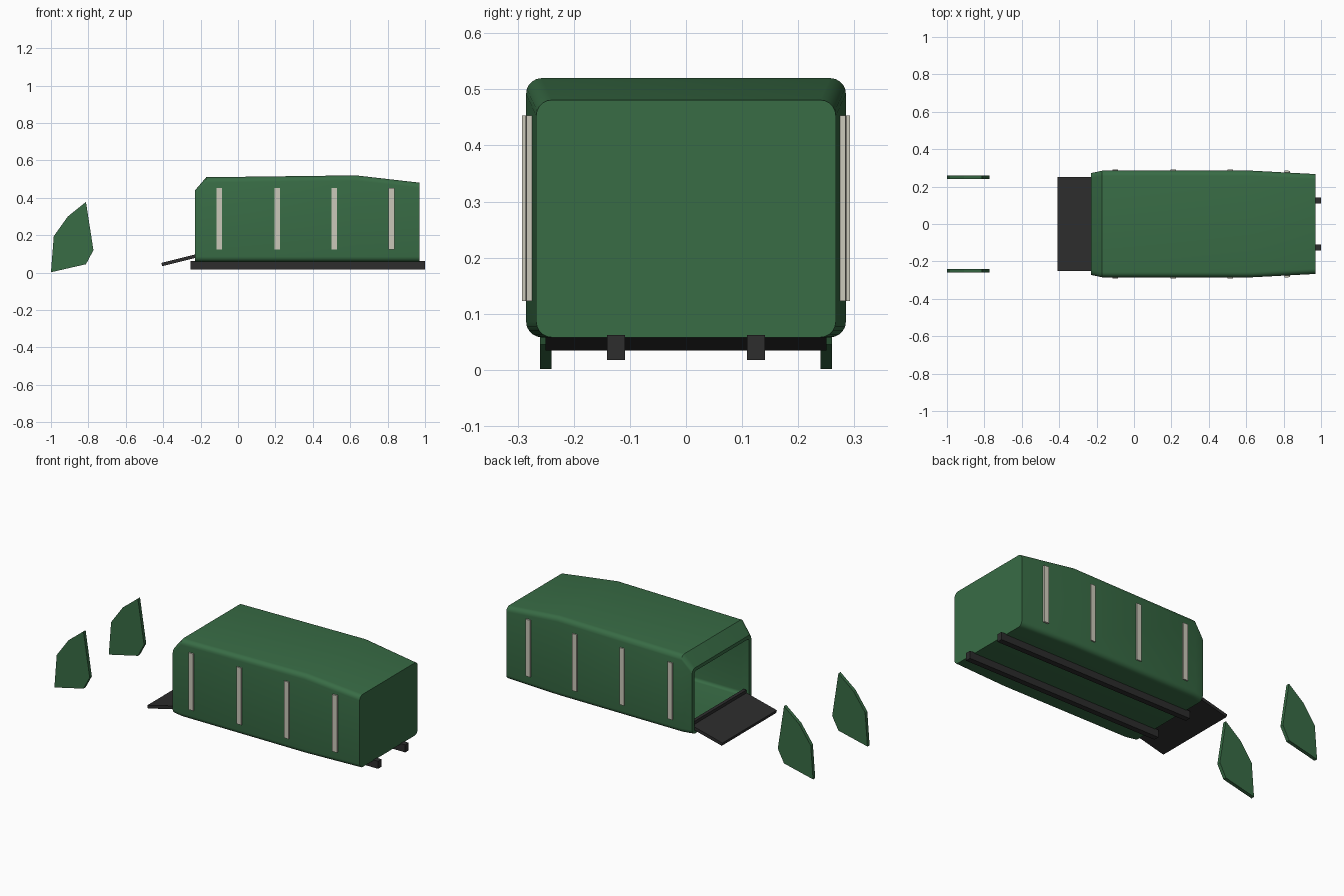
import bpy, bmesh, math
from mathutils import Matrix

cube = bpy.data.objects.get("Cube")
if cube:
    bpy.data.objects.remove(cube, do_unlink=True)


def material(name, rgb):
    m = bpy.data.materials.new(name)
    m.use_nodes = True
    col = (*rgb, 1)
    m.diffuse_color = col
    m.node_tree.nodes["Principled BSDF"].inputs["Base Color"].default_value = col
    return m


green = material("dark green", (0.04, 0.15, 0.06))
black = material("charcoal", (0.026, 0.026, 0.026))
beige = material("pale beige", (0.6, 0.58, 0.49))


def finish(name, bm, mat, smooth=False):
    bmesh.ops.recalc_face_normals(bm, faces=bm.faces)
    me = bpy.data.meshes.new(name)
    bm.to_mesh(me)
    bm.free()
    me.materials.append(mat)
    ob = bpy.data.objects.new(name, me)
    bpy.context.collection.objects.link(ob)
    if smooth:
        bpy.ops.object.select_all(action="DESELECT")
        ob.select_set(True)
        bpy.context.view_layer.objects.active = ob
        bpy.ops.object.shade_smooth_by_angle(angle=math.radians(28))
    return ob


def box(name, center, size, mat, axis="Y", angle=0):
    bm = bmesh.new()
    mtx = (Matrix.Translation(center) @ Matrix.Rotation(angle, 4, axis)
           @ Matrix.Diagonal((*size, 1)))
    bmesh.ops.create_cube(bm, size=1, matrix=mtx)
    return finish(name, bm, mat)


def ring(bm, x, half, top, inset=0.0, bottom=0.058, steps=5):
    """Rounded rectangular cross-section of the shell."""
    r = 0.028 - inset * 0.5
    h, lo, hi = half - inset, bottom + inset, top - inset
    corners = [(h - r, hi - r), (r - h, hi - r), (r - h, lo + r), (h - r, lo + r)]
    verts = []
    for q, (y, z) in enumerate(corners):
        for i in range(steps + 1):
            a = math.pi / 2 * (q + i / steps)
            verts.append(bm.verts.new((x, y + r * math.cos(a), z + r * math.sin(a))))
    return verts


# Hollow shell, open at one end
stations = [(-0.23, 0.272, 0.44), (-0.17, 0.285, 0.51),
            (0.63, 0.285, 0.52), (0.97, 0.267, 0.481)]
wall = 0.02
bm = bmesh.new()
outer = [ring(bm, *s) for s in stations]
inner = [ring(bm, min(x, 0.97 - wall), h, t, wall) for x, h, t in stations]
loops = outer[::-1] + inner
for a, b in zip(loops, loops[1:]):
    for i in range(len(a)):
        j = (i + 1) % len(a)
        bm.faces.new((a[i], a[j], b[j], b[i]))
bm.faces.new(outer[-1])
bm.faces.new(inner[-1])
finish("shell", bm, green, True)

# Ramp and its sill
slope = math.atan2(0.045, 0.18)
box("ramp", (-0.308, 0, 0.068), (0.205, 0.5, 0.018), black, "Y", -slope)
box("ramp_sill", (-0.205, 0, 0.098), (0.02, 0.5, 0.04), black)

taper = math.atan2(0.018, 0.34)
outline = [(-1, 0.002), (-0.985, 0.195), (-0.91, 0.3),
           (-0.813, 0.378), (-0.773, 0.12), (-0.813, 0.045)]
for side, s in (("left", 1), ("right", -1)):
    # Skid rails
    box(f"rail_{side}", (0.373, s * 0.125, 0.04), (1.254, 0.032, 0.044), black)

    # Side ribs, the last one following the taper
    for i, x in enumerate((-0.1, 0.21, 0.515, 0.82)):
        last = i == 3
        y = 0.277 if last else 0.284
        box(f"rib_{side}_{i + 1}", (x, s * y, 0.288), (0.03, 0.016, 0.331), beige,
            "Z", -s * taper if last else 0)

    # Detached side plates
    bm = bmesh.new()
    face = bm.faces.new([bm.verts.new((x, s * 0.25 - 0.01, z)) for x, z in outline])
    ext = bmesh.ops.extrude_face_region(bm, geom=[face])
    new = [v for v in ext["geom"] if isinstance(v, bmesh.types.BMVert)]
    bmesh.ops.translate(bm, verts=new, vec=(0, 0.02, 0))
    finish(f"side_plate_{side}", bm, green)
